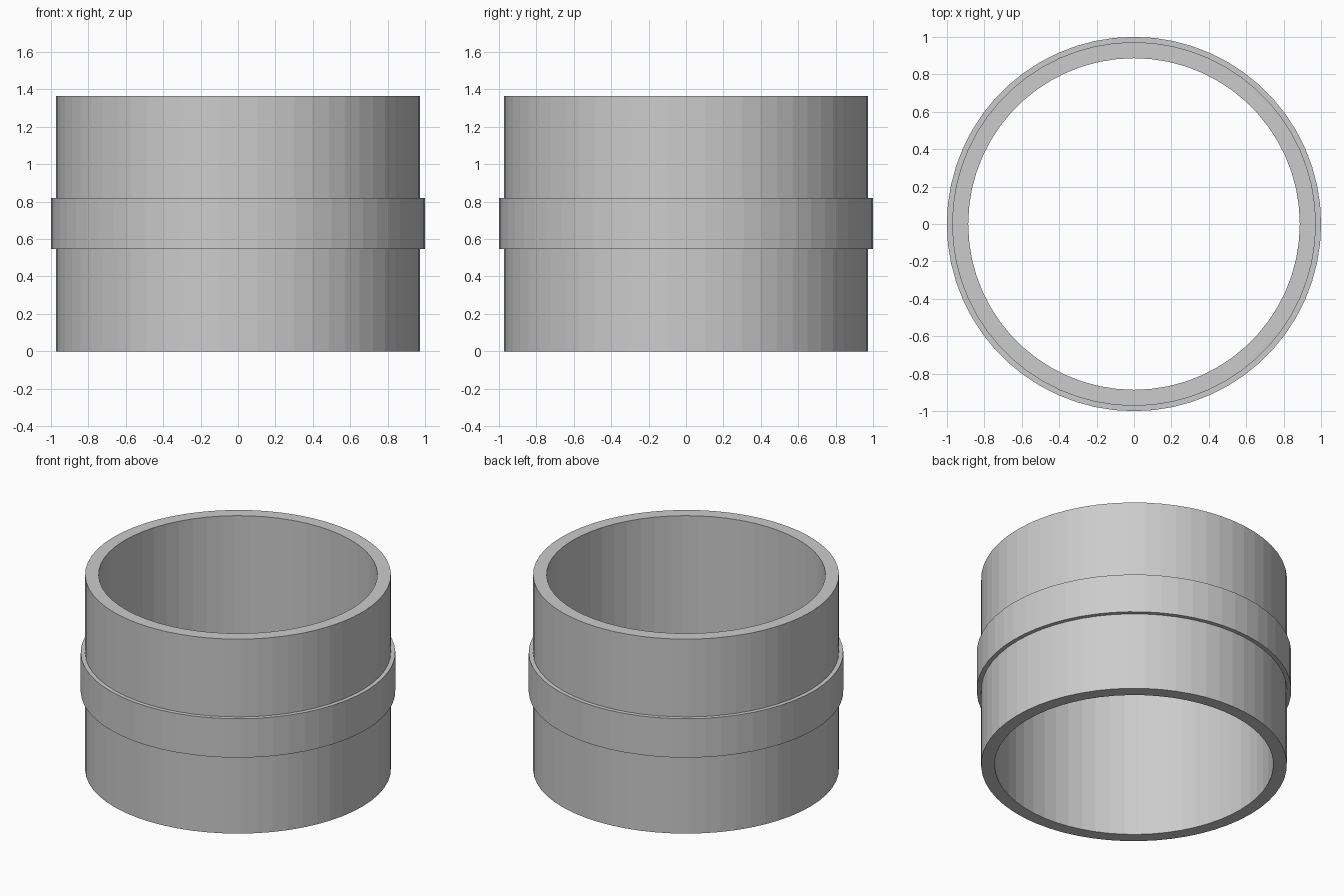
import bpy, bmesh
from math import cos, sin, tau

if "Cube" in bpy.data.objects:
    bpy.data.objects.remove(bpy.data.objects["Cube"])

SIDES = 60
R_IN, R_TUBE, R_BAND = 0.886, 0.972, 1.0
HEIGHT, BAND_LOW, BAND_HIGH = 1.364, 0.546, 0.819


def lathe(name, profile):
    """Revolve a closed (radius, z) profile around the z axis with flat facets."""
    bm = bmesh.new()
    rings = [[bm.verts.new((r * cos(tau * i / SIDES), r * sin(tau * i / SIDES), z))
              for i in range(SIDES)] for r, z in profile]
    for k, ring in enumerate(rings):
        nxt = rings[(k + 1) % len(rings)]
        for i in range(SIDES):
            j = (i + 1) % SIDES
            bm.faces.new((ring[i], ring[j], nxt[j], nxt[i]))
    bmesh.ops.recalc_face_normals(bm, faces=bm.faces)
    mesh = bpy.data.meshes.new(name)
    bm.to_mesh(mesh)
    bm.free()
    obj = bpy.data.objects.new(name, mesh)
    bpy.context.collection.objects.link(obj)
    return obj


# Open tube with a raised band around the middle
lathe("banded_coupling_ring", [
    (R_IN, 0), (R_TUBE, 0),
    (R_TUBE, BAND_LOW), (R_BAND, BAND_LOW),
    (R_BAND, BAND_HIGH), (R_TUBE, BAND_HIGH),
    (R_TUBE, HEIGHT), (R_IN, HEIGHT),
])
